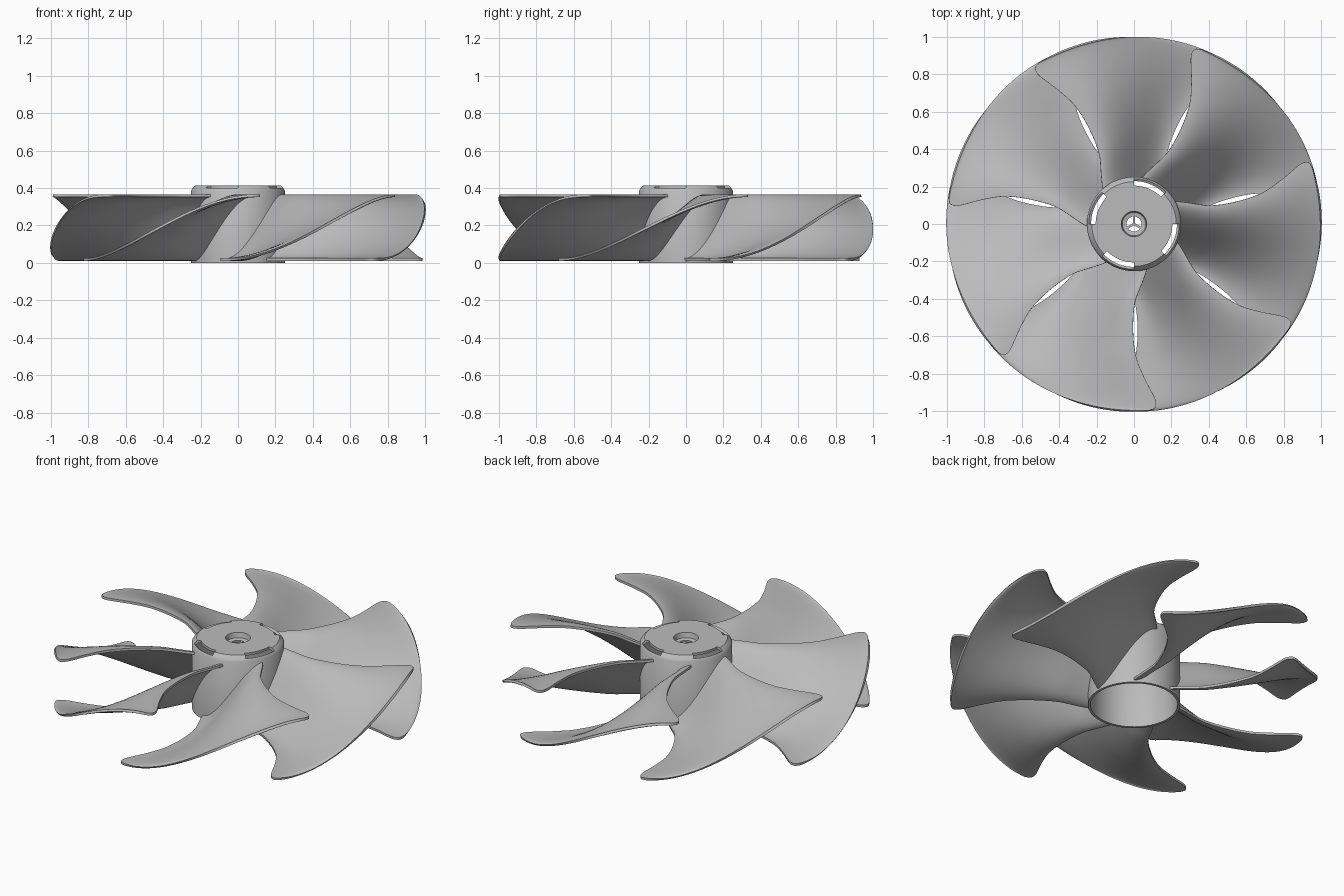
import bpy, bmesh
from math import sin, cos, radians, tau

BLADES = 7
PITCH = 360 / BLADES

cube = bpy.data.objects.get("Cube")
if cube:
    bpy.data.objects.remove(cube, do_unlink=True)

grey = bpy.data.materials.new("plain grey")
grey.use_nodes = True
grey.diffuse_color = (0.5, 0.5, 0.5, 1)
grey.node_tree.nodes["Principled BSDF"].inputs["Base Color"].default_value = (0.5, 0.5, 0.5, 1)


def polar(r, degrees, z):
    a = radians(degrees)
    return (r * cos(a), r * sin(a), z)


def finish(name, bm, thickness=0, offset=0):
    """Turn a bmesh into an object, thicken it and shade it smooth."""
    mesh = bpy.data.meshes.new(name)
    bm.to_mesh(mesh)
    bm.free()
    mesh.materials.append(grey)
    ob = bpy.data.objects.new(name, mesh)
    bpy.context.collection.objects.link(ob)
    bpy.ops.object.select_all(action='DESELECT')
    ob.select_set(True)
    bpy.context.view_layer.objects.active = ob
    if thickness:
        mod = ob.modifiers.new("thickness", 'SOLIDIFY')
        mod.thickness = thickness
        mod.offset = offset
        mod.use_even_offset = True
        bpy.ops.object.modifier_apply(modifier=mod.name)
    bpy.ops.object.shade_smooth_by_angle(angle=radians(35))
    return ob


def grid_faces(bm, rows, skip=lambda i, j: False):
    for i in range(len(rows) - 1):
        for j in range(len(rows[0]) - 1):
            if not skip(i, j):
                bm.faces.new((rows[i][j], rows[i][j + 1], rows[i + 1][j + 1], rows[i + 1][j]))


# Blade edge outline: radius, and sweep of the edge in degrees
EDGE = [(0.24, 17.5), (0.29, 11), (0.35, 5), (0.42, 0.75), (0.55, -0.5), (0.70, 0.75),
        (0.81, 3.5), (0.905, 6.1), (0.95, 7), (0.98, 6.9), (0.994, 6.2), (1.0, 4.8)]


def sweep(r):
    """Smooth curve through the edge outline."""
    def slope(k):
        a, b = EDGE[max(k - 1, 0)], EDGE[min(k + 1, len(EDGE) - 1)]
        return (b[1] - a[1]) / (b[0] - a[0])
    k = 0
    while k < len(EDGE) - 2 and r > EDGE[k + 1][0]:
        k += 1
    (r0, s0), (r1, s1) = EDGE[k], EDGE[k + 1]
    w = r1 - r0
    t = (r - r0) / w
    return (s0 * (1 + 2 * t) * (1 - t) ** 2 + s1 * t * t * (3 - 2 * t)
            + w * slope(k) * t * (1 - t) ** 2 + w * slope(k + 1) * t * t * (t - 1))


# Blades: S-shaped rise from the low edge to the high edge
RADIAL, AROUND = 44, 40
Z_LOW, Z_HIGH = 0.018, 0.359
bm = bmesh.new()
rows = []
for i in range(RADIAL + 1):
    r = 1 - 0.76 * (1 - i / RADIAL) ** 1.6
    s = sweep(r)
    high = -90 + s
    low = -90 - PITCH + 1.5 - s
    row = []
    for j in range(AROUND + 1):
        t = j / AROUND
        z = Z_LOW + (Z_HIGH - Z_LOW) * t * t * (3 - 2 * t)
        row.append(bm.verts.new(polar(r, low + (high - low) * t, z)))
    rows.append(row)
grid_faces(bm, rows)
bmesh.ops.reverse_faces(bm, faces=bm.faces[:])
blade = finish("blade_1", bm, 0.014)
for k in range(1, BLADES):
    copy = bpy.data.objects.new(f"blade_{k + 1}", blade.data)
    copy.rotation_euler.z = k * tau / BLADES
    bpy.context.collection.objects.link(copy)

# Hub: open-bottomed cup with chamfered rim, four slots and a recessed centre
SEG = 96
PROFILE = [(0.252, 0), (0.252, 0.385), (0.242, 0.4), (0.226, 0.415), (0.205, 0.415),
           (0.068, 0.415), (0.062, 0.385), (0.04, 0.38)]
bm = bmesh.new()
rows = []
for r, z in PROFILE:
    ring = [bm.verts.new(polar(r, 360 * j / SEG, z)) for j in range(SEG)]
    rows.append(ring + ring[:1])
QUARTER = SEG // 4
grid_faces(bm, rows, lambda i, j: i in (2, 3) and j % QUARTER >= QUARTER // 2)
finish("hub", bm, 0.015, -1)

# Three thin spokes across the centre hole
bm = bmesh.new()
for k in range(3):
    a = 90 + 120 * k
    base = []
    for r, side in ((0, -1), (0.045, -1), (0.045, 1), (0, 1)):
        x, y, _ = polar(r, a, 0)
        dx, dy, _ = polar(0.006 * side, a + 90, 0)
        base.append(bm.verts.new((x + dx, y + dy, 0.365)))
    face = bm.faces.new(base)
    up = bmesh.ops.extrude_face_region(bm, geom=[face])["geom"]
    bmesh.ops.translate(bm, verts=[v for v in up if isinstance(v, bmesh.types.BMVert)], vec=(0, 0, 0.013))
bmesh.ops.recalc_face_normals(bm, faces=bm.faces[:])
finish("hub_spokes", bm)
